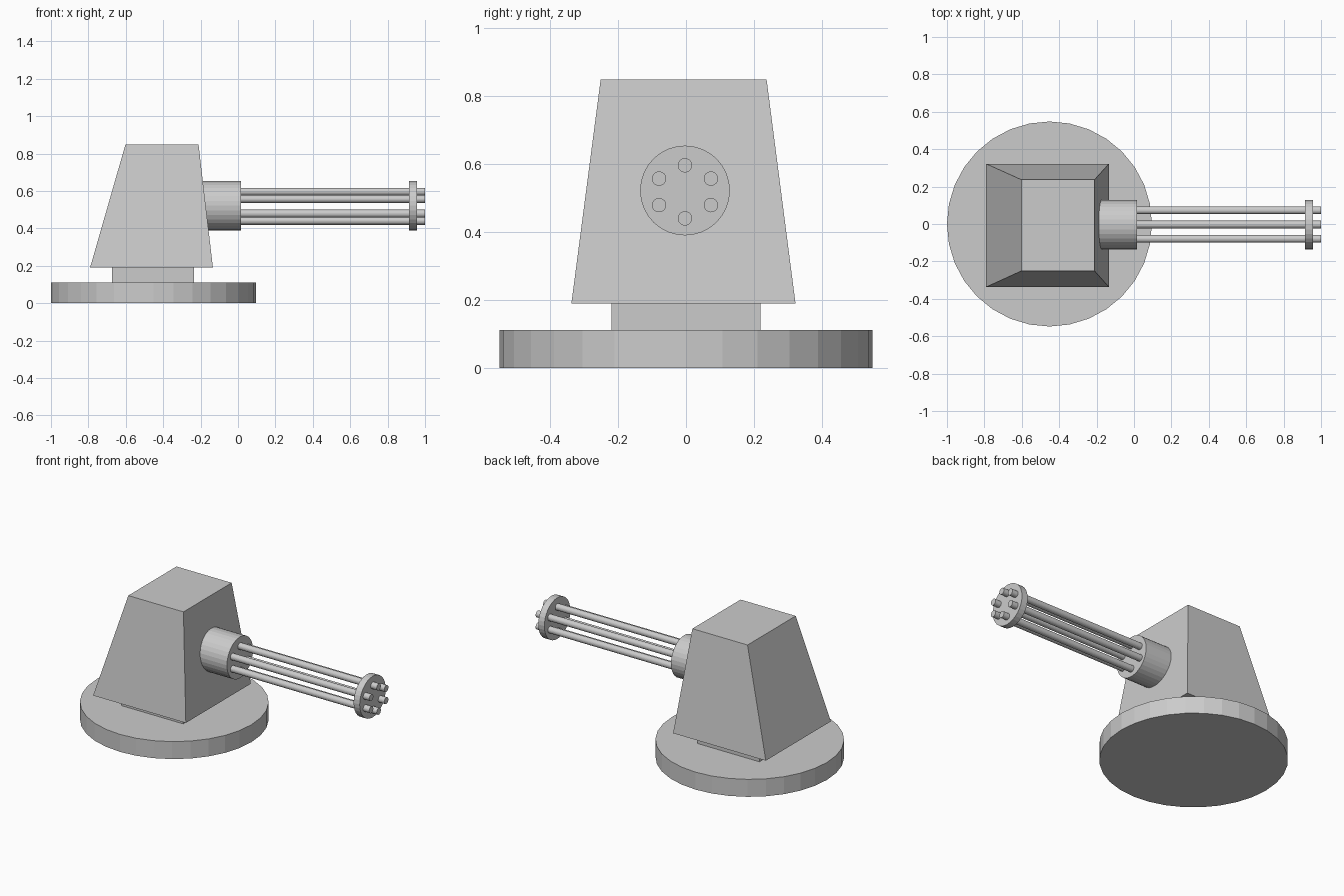
import bpy
import bmesh
import math
from mathutils import Matrix, Vector

cube = bpy.data.objects.get("Cube")
if cube:
    bpy.data.objects.remove(cube, do_unlink=True)

# Single grey paint
GREY = (0.6, 0.6, 0.6, 1.0)
grey = bpy.data.materials.new("grey_metal")
grey.use_nodes = True
grey.diffuse_color = GREY
grey.node_tree.nodes["Principled BSDF"].inputs["Base Color"].default_value = GREY


def add_object(name, bm):
    bmesh.ops.recalc_face_normals(bm, faces=bm.faces)
    mesh = bpy.data.meshes.new(name)
    bm.to_mesh(mesh)
    bm.free()
    mesh.materials.append(grey)
    obj = bpy.data.objects.new(name, mesh)
    bpy.context.collection.objects.link(obj)
    return obj


def cylinder(name, start, end, radius, sides=32):
    """Flat-sided cylinder running from start to end."""
    start, end = Vector(start), Vector(end)
    axis = end - start
    turn = axis.to_track_quat('Z', 'Y').to_matrix().to_4x4()
    bm = bmesh.new()
    bmesh.ops.create_cone(bm, cap_ends=True, segments=sides, radius1=radius,
                          radius2=radius, depth=axis.length,
                          matrix=Matrix.Translation((start + end) / 2) @ turn)
    return add_object(name, bm)


def tapered_box(name, bottom, top, z0, z1):
    """Box between two rectangles given as (x0, x1, y0, y1)."""
    bm = bmesh.new()
    rings = []
    for (x0, x1, y0, y1), z in ((bottom, z0), (top, z1)):
        corners = ((x0, y0), (x1, y0), (x1, y1), (x0, y1))
        rings.append([bm.verts.new((x, y, z)) for x, y in corners])
        bm.faces.new(rings[-1])
    low, high = rings
    for i in range(4):
        j = (i + 1) % 4
        bm.faces.new((low[i], low[j], high[j], high[i]))
    return add_object(name, bm)


# Base and turret
cylinder("base_disc", (-0.452, 0, 0), (-0.452, 0, 0.112), 0.548)
neck = (-0.674, -0.235, -0.219, 0.219)
tapered_box("neck", neck, neck, 0.10, 0.20)
tapered_box("turret_body", (-0.791, -0.134, -0.337, 0.322),
            (-0.602, -0.211, -0.251, 0.237), 0.19, 0.848)

# Barrel housing and muzzle disc
GUN_Y, GUN_Z = -0.003, 0.522
for name, x0, x1 in (("barrel_housing", -0.2, 0.016), ("muzzle_disc", 0.914, 0.957)):
    cylinder(name, (x0, GUN_Y, GUN_Z), (x1, GUN_Y, GUN_Z), 0.132)

# Ring of six barrels, slightly wider than tall
for i in range(6):
    angle = math.radians(90 + 60 * i)
    y = GUN_Y + 0.088 * math.cos(angle)
    z = 0.518 + 0.078 * math.sin(angle)
    cylinder(f"barrel_{i + 1}", (0, y, z), (1, y, z), 0.021)
